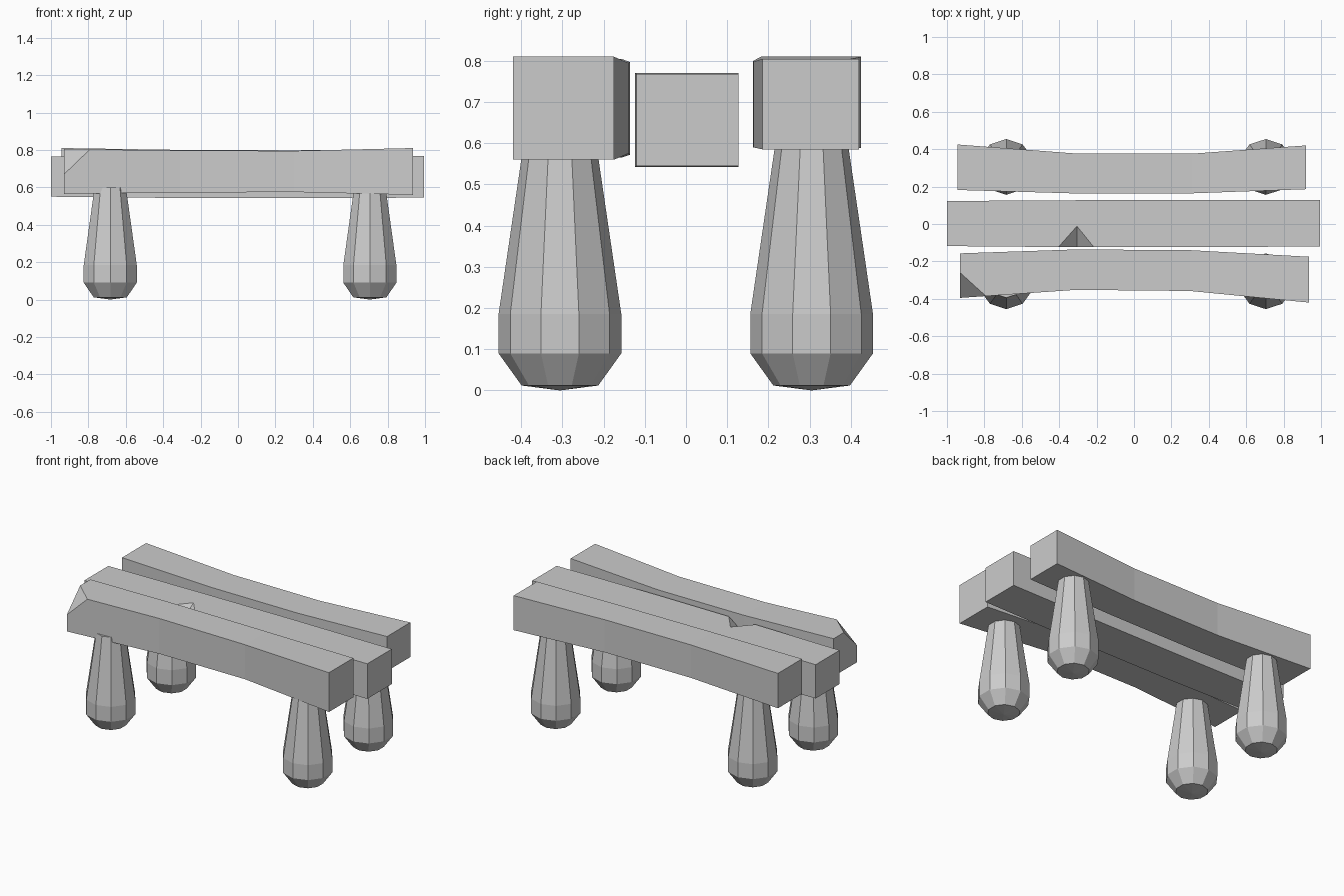
import bpy, bmesh
from math import cos, sin, pi
from mathutils import Vector

if "Cube" in bpy.data.objects:
    bpy.data.objects.remove(bpy.data.objects["Cube"])


def finish(name, bm):
    bmesh.ops.recalc_face_normals(bm, faces=bm.faces)
    mesh = bpy.data.meshes.new(name)
    bm.to_mesh(mesh)
    bm.free()
    ob = bpy.data.objects.new(name, mesh)
    bpy.context.collection.objects.link(ob)
    return ob


def plank_mesh(stations):
    """Loft rectangles; each station is x, y0, y1, z0, z1."""
    bm = bmesh.new()
    rings = [[bm.verts.new((x, y, z)) for y, z in
              ((y0, z0), (y1, z0), (y1, z1), (y0, z1))]
             for x, y0, y1, z0, z1 in stations]
    for a, b in zip(rings, rings[1:]):
        for i in range(4):
            j = (i + 1) % 4
            bm.faces.new((a[i], a[j], b[j], b[i]))
    bm.faces.new(rings[0])
    bm.faces.new(rings[-1])
    bmesh.ops.recalc_face_normals(bm, faces=bm.faces)
    return bm


# Front plank, bowed, with one broken corner
bm = plank_mesh([(-0.93, -0.395, -0.157, 0.565, 0.805),
                 (-0.31, -0.352, -0.136, 0.572, 0.797),
                 (0.30, -0.358, -0.140, 0.575, 0.795),
                 (0.935, -0.42, -0.175, 0.56, 0.81)])
a, b, c = Vector((-0.93, -0.26, 0.805)), Vector((-0.79, -0.386, 0.804)), Vector((-0.93, -0.395, 0.67))
n = (b - a).cross(c - a)
if n.dot(Vector((-1, -1, 1))) < 0:
    n = -n
cut = bmesh.ops.bisect_plane(bm, geom=bm.verts[:] + bm.edges[:] + bm.faces[:],
                             plane_co=a, plane_no=n, clear_outer=True)
bmesh.ops.holes_fill(bm, edges=[e for e in bm.edges if e.is_boundary], sides=0)
finish("front_plank", bm)

# Back plank, bowed the other way
finish("back_plank", plank_mesh([(-0.945, 0.182, 0.425, 0.588, 0.81),
                                 (-0.30, 0.163, 0.376, 0.59, 0.80),
                                 (0.31, 0.164, 0.376, 0.59, 0.798),
                                 (0.92, 0.186, 0.42, 0.585, 0.805)]))

# Middle plank, slightly swollen, with a chipped edge
middle = finish("middle_plank", plank_mesh([(-1.0, -0.118, 0.123, 0.55, 0.765),
                                            (-0.31, -0.124, 0.127, 0.543, 0.768),
                                            (0.31, -0.124, 0.127, 0.542, 0.77),
                                            (0.995, -0.12, 0.127, 0.545, 0.768)]))
# Tetrahedral chip: scaled past the plank edge so it cuts cleanly
bm = bmesh.new()
edge, apex = Vector((-0.305, -0.122, 0.769)), Vector((-0.305, -0.010, 0.769))
low = Vector((-0.305, -0.122, 0.70))
corners = [Vector((-0.405, -0.122, 0.769)), Vector((-0.215, -0.122, 0.769)), apex]
verts = [bm.verts.new(low + (p - low) * 1.4) for p in corners]
verts += [bm.verts.new(low)]
# Extend the chip outwards beyond the front face
verts += [bm.verts.new(v.co + Vector((0, -0.1, 0))) for v in (verts[0], verts[1], verts[3])]
bmesh.ops.convex_hull(bm, input=verts)
chip = finish("chip_cutter", bm)
chip.hide_render = True
chip.hide_viewport = True
mod = middle.modifiers.new("chip", 'BOOLEAN')
mod.operation = 'DIFFERENCE'
mod.solver = 'EXACT'
mod.object = chip

# Four ten-sided club legs
PROFILE = [(0.093, 0.012), (0.149, 0.09), (0.149, 0.185), (0.088, 0.60)]


def leg(name, x, y):
    bm = bmesh.new()
    rings = [[bm.verts.new((x + r * sin(i * pi / 5), y + r * cos(i * pi / 5), z))
              for i in range(10)] for r, z in PROFILE]
    tip = bm.verts.new((x, y, 0))
    for i in range(10):
        j = (i + 1) % 10
        bm.faces.new((tip, rings[0][i], rings[0][j]))
        for lo, hi in zip(rings, rings[1:]):
            bm.faces.new((lo[i], lo[j], hi[j], hi[i]))
    bm.faces.new(rings[-1])
    finish(name, bm)


for side, y in (("front", -0.306), ("back", 0.305)):
    for end, x in (("left", -0.683), ("right", 0.705)):
        leg(f"{side}_{end}_leg", x, y)
